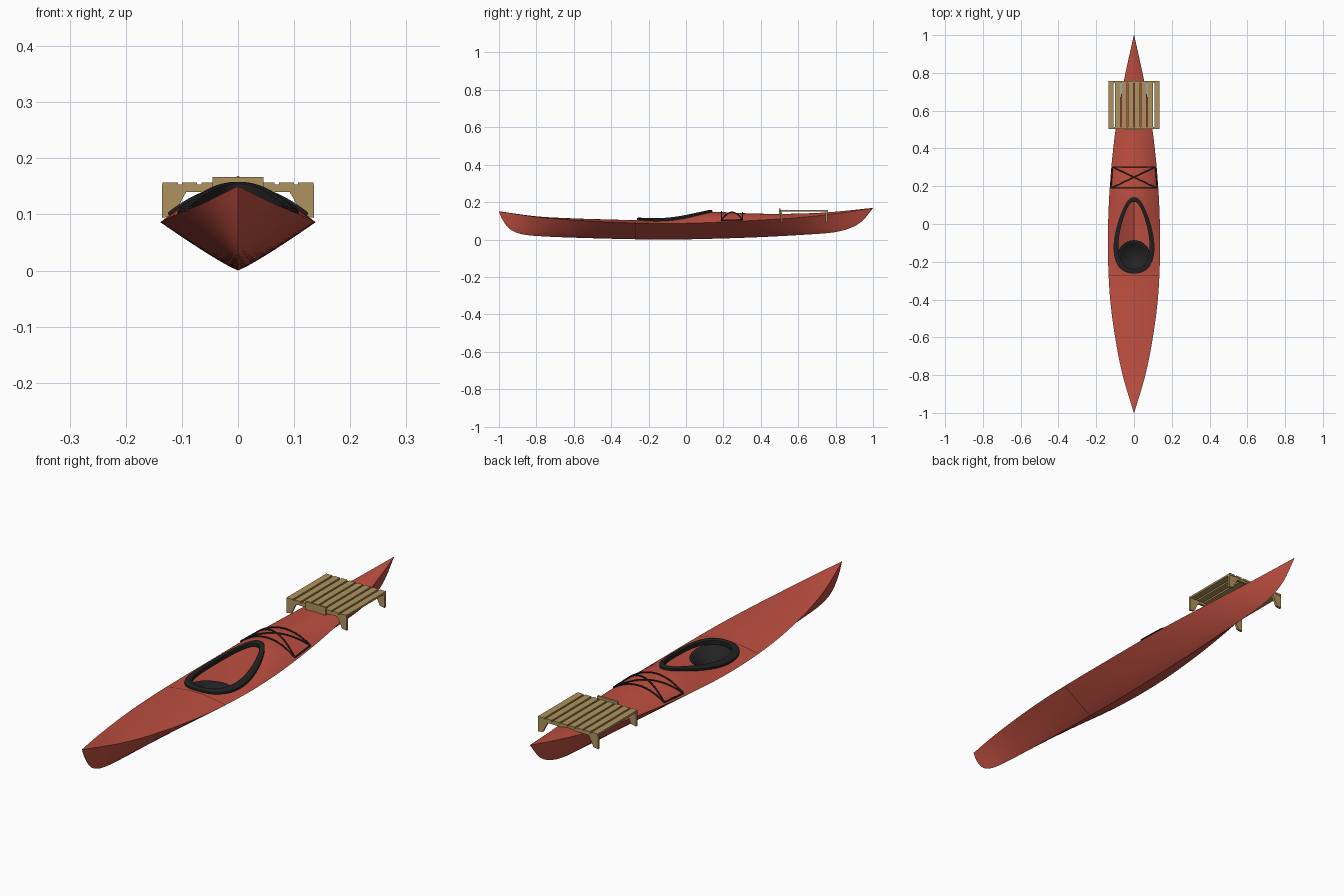
import bpy, bmesh, math

if "Cube" in bpy.data.objects:
    bpy.data.objects.remove(bpy.data.objects["Cube"])


def material(name, col):
    m = bpy.data.materials.new(name)
    m.diffuse_color = (*col, 1)
    m.use_nodes = True
    m.node_tree.nodes["Principled BSDF"].inputs["Base Color"].default_value = m.diffuse_color
    return m


RED = material("red hull", (0.52, 0.078, 0.052))
SEAM = material("dark red seam", (0.12, 0.02, 0.015))
BLACK = material("black rubber", (0.016, 0.016, 0.017))
TAN = material("tan wood", (0.43, 0.29, 0.11))

# Hull lines: (y, value) control points along the boat
WIDTH = [(-1, .001), (-.8, .06), (-.6, .1), (-.4, .126), (-.2, .137), (0, .137), (.2, .128),
         (.4, .11), (.6, .083), (.8, .045), (1, .001)]
SHEER = [(-1, .15), (-.8, .121), (-.6, .104), (-.4, .093), (-.2, .087), (0, .087), (.2, .094),
         (.4, .104), (.6, .117), (.8, .138), (1, .168)]
RIDGE = [(-1, .151), (-.8, .124), (-.6, .113), (-.4, .107), (-.27, .105), (-.1, .12), (.13, .147),
         (.3, .141), (.5, .137), (.75, .145), (1, .169)]
KEEL = [(-1, .149), (-.985, .113), (-.96, .075), (-.93, .048), (-.88, .029), (-.8, .019), (-.6, .01),
        (-.3, .002), (-.1, 0), (.1, .003), (.4, .013), (.7, .03), (.8, .04), (.88, .062), (.94, .097), (1, .167)]


def interp(pts, y):
    """Smooth Hermite interpolation through control points."""
    n = len(pts)
    i = 0
    while i < n - 2 and y > pts[i + 1][0]:
        i += 1

    def slope(k):
        a, b = pts[max(k - 1, 0)], pts[min(k + 1, n - 1)]
        return (b[1] - a[1]) / (b[0] - a[0])
    (y0, v0), (y1, v1) = pts[i], pts[i + 1]
    h = y1 - y0
    t = (y - y0) / h
    return (v0 * (1 + 2 * t) * (1 - t) ** 2 + slope(i) * h * t * (1 - t) ** 2
            + v1 * t * t * (3 - 2 * t) + slope(i + 1) * h * t * t * (t - 1))


def deck_z(x, y):
    w, s, r = interp(WIDTH, y), interp(SHEER, y), interp(RIDGE, y)
    return s + (r - s) * (1 - min(1, abs(x / w)) ** 2)


def section(y, inset=0.0):
    """Closed cross-section: cambered deck over a shallow V bottom."""
    w = interp(WIDTH, y) - 1.5 * inset
    s, r, k = interp(SHEER, y), interp(RIDGE, y) - inset, interp(KEEL, y) + 1.5 * inset
    n = 12
    ts = [-math.cos(math.pi * i / (2 * n)) for i in range(n)]
    ts = ts + [0] + [-t for t in reversed(ts)]
    deck = [(w * t, y, s + (r - s) * (1 - t * t)) for t in ts]
    hull = [(w * t, y, k + (s - k) * abs(t) ** 1.12) for t in reversed(ts[1:-1])]
    return deck + hull


def finish(bm, name, mats, smooth=True):
    bmesh.ops.recalc_face_normals(bm, faces=bm.faces[:])
    me = bpy.data.meshes.new(name)
    bm.to_mesh(me)
    bm.free()
    ob = bpy.data.objects.new(name, me)
    bpy.context.collection.objects.link(ob)
    for m in mats:
        me.materials.append(m)
    if smooth:
        shade(ob)
    return ob


def shade(ob):
    bpy.ops.object.select_all(action='DESELECT')
    ob.select_set(True)
    bpy.context.view_layer.objects.active = ob
    bpy.ops.object.shade_smooth_by_angle(angle=math.radians(38))


def loft(rings, closed=False):
    """Bridge equal-length closed rings; cap the ends or close the loop."""
    bm = bmesh.new()
    vs = [[bm.verts.new(p) for p in r] for r in rings]
    n = len(vs[0])
    pairs = list(zip(vs, vs[1:])) + ([(vs[-1], vs[0])] if closed else [])
    for a, b in pairs:
        for i in range(n):
            j = (i + 1) % n
            bm.faces.new((a[i], a[j], b[j], b[i]))
    if not closed:
        bm.faces.new(vs[0])
        bm.faces.new(vs[-1])
    return bm


# Hull shell with a narrow dark seam
ys = sorted([-math.cos(math.pi * i / 90) for i in range(91)] + [-.2735, -.2695])
bm = loft([section(y) for y in ys])
for f in bm.faces:
    if abs(f.calc_center_median().y + .2715) < .0015:
        f.material_index = 1
hull = finish(bm, "hull", [RED, SEAM], False)


# Cockpit: egg-shaped outline, pointed toward +y
def egg(a, off=0.0):
    c, s = math.cos(a), math.sin(a)
    x = (.09 + off) * math.copysign(abs(c) ** .85, c) * (1 - .35 * s)
    return x, -.06 + (.19 + off) * s


ANG = [2 * math.pi * i / 64 for i in range(64)]
cavity = finish(loft([section(-.4 + .025 * i, .006) for i in range(31)]), "cavity_cutter", [RED], False)
opening = finish(loft([[(*egg(a, -.006), z) for a in ANG] for z in (.078, .3)]), "opening_cutter", [RED], False)
bpy.context.view_layer.objects.active = hull
for cutter in (cavity, opening):
    mod = hull.modifiers.new("cut", 'BOOLEAN')
    mod.operation, mod.object, mod.solver = 'DIFFERENCE', cutter, 'EXACT'
    bpy.ops.object.modifier_apply(modifier=mod.name)
    bpy.data.objects.remove(cutter)
shade(hull)

# Cockpit rim following the deck
rings = []
for a in ANG:
    ring = []
    for off, dz in ((-.012, -.008), (-.012, .008), (-.006, .011), (.006, .011), (.012, .008), (.012, -.003)):
        x, y = egg(a, off)
        ring.append((x, y, deck_z(x, y) + dz))
    rings.append(ring)
finish(loft(rings, True), "cockpit_rim", [BLACK])

# Bowl seat with a raised back
rings = []
for i in range(1, 9):
    r = i / 8
    rings.append([(.084 * r * math.cos(a), -.172 + .085 * r * math.sin(a),
                   .036 + r * r * (.047 - .012 * math.sin(a))) for a in ANG])
bm = loft(rings)
big = [f for f in bm.faces if len(f.verts) > 4]
bmesh.ops.delete(bm, geom=[max(big, key=lambda f: f.calc_area())], context='FACES')
seat = finish(bm, "seat", [BLACK])
mod = seat.modifiers.new("thickness", 'SOLIDIFY')
mod.thickness, mod.offset = .004, 0


# Deck cords: rectangle and cross draped over the deck
def cord(name, p, q):
    cu = bpy.data.curves.new(name, 'CURVE')
    cu.dimensions, cu.bevel_depth, cu.bevel_resolution, cu.use_fill_caps = '3D', .003, 2, True
    sp = cu.splines.new('POLY')
    sp.points.add(20)
    for i, pt in enumerate(sp.points):
        t = i / 20
        x, y = p[0] + (q[0] - p[0]) * t, p[1] + (q[1] - p[1]) * t
        pt.co = (x, y, deck_z(x, y) + .003, 1)
    cu.materials.append(BLACK)
    ob = bpy.data.objects.new(name, cu)
    bpy.context.collection.objects.link(ob)
    bpy.ops.object.select_all(action='DESELECT')
    ob.select_set(True)
    bpy.context.view_layer.objects.active = ob
    bpy.ops.object.convert(target='MESH')


A, B, C, D = (-.122, .19), (.122, .19), (-.114, .302), (.114, .302)
for i, (p, q) in enumerate(((A, B), (C, D), (A, C), (B, D), (A, D), (B, C))):
    cord(f"deck_cord_{i + 1}", p, q)


# Wooden rack: slats over two arched frames
def box(name, x0, x1, y0, y1, z0, z1):
    ring = [(x0, y0), (x1, y0), (x1, y1), (x0, y1)]
    return finish(loft([[(x, y, z) for x, y in ring] for z in (z0, z1)]), name, [TAN], False)


for i in range(8):
    x = (i - 3.5) * .0345
    box(f"rack_slat_{i + 1}", x - .0135, x + .0135, .503, .758, .149, .157)
half = [(.135, .153), (.135, .094), (.114, .098), (.098, .130), (.092, .140)]
profile = half + [(-x, z) for x, z in reversed(half)]
for name, y in (("front", .504), ("rear", .746)):
    finish(loft([[(x, yy, z) for x, z in profile] for yy in (y, y + .01)]), f"rack_{name}_frame", [TAN], False)
box("rack_centre_plate", -.045, .045, .497, .505, .135, .167)
